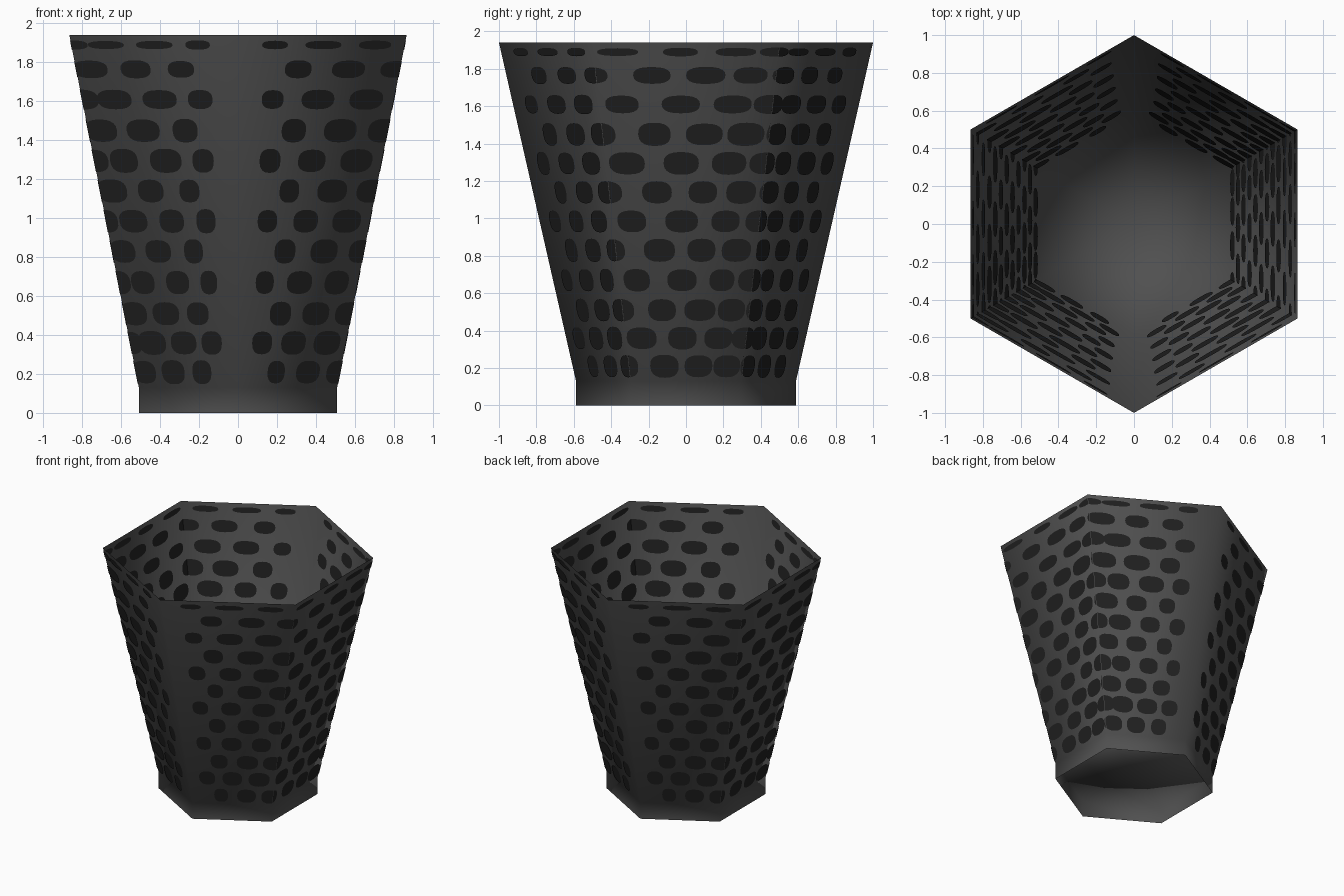
import bpy, bmesh, math, random
from mathutils import Vector

if "Cube" in bpy.data.objects:
    bpy.data.objects.remove(bpy.data.objects["Cube"])

random.seed(4)
TOP, BASE = 1.94, 0.13
R_TOP, R_BASE = 1.0, 0.588


def material(name, v):
    m = bpy.data.materials.new(name)
    m.diffuse_color = (v, v, v, 1)
    m.use_nodes = True
    m.node_tree.nodes["Principled BSDF"].inputs["Base Color"].default_value = m.diffuse_color
    return m


charcoal = material("charcoal", 0.08)
black = material("near black", 0.014)


def radius(z):
    return R_BASE + (R_TOP - R_BASE) * (z - BASE) / (TOP - BASE)


def corner(k, r, z):
    # corner 0 points to the front, counting counter-clockwise
    a = -math.pi / 2 + k * math.pi / 3
    return Vector((r * math.cos(a), r * math.sin(a), z))


def finish(bm, name, mat, smooth):
    me = bpy.data.meshes.new(name)
    bm.to_mesh(me)
    bm.free()
    me.materials.append(mat)
    for p in me.polygons:
        p.use_smooth = smooth
    ob = bpy.data.objects.new(name, me)
    bpy.context.collection.objects.link(ob)
    return ob


# Basket: open hexagonal shell with a skirt under a raised floor
bm = bmesh.new()
rings = [[bm.verts.new(corner(k, r, z)) for k in range(6)]
         for r, z in ((R_BASE, 0), (R_BASE, BASE), (R_TOP, TOP))]
for lo, hi in zip(rings, rings[1:]):
    for k in range(6):
        n = (k + 1) % 6
        bm.faces.new((lo[k], hi[k], hi[n], lo[n]))
centre = bm.verts.new((0, 0, BASE))
for k in range(6):
    bm.faces.new((centre, rings[1][k], rings[1][(k + 1) % 6]))
finish(bm, "basket_shell", charcoal, True)

# Spots: staggered rows, position counted in wall widths from the front corner
ROW_A = [0.22, 0.51, 0.82, 1.13, 1.47, 1.77, 2.0, 2.21, 2.5, 2.76]
ROW_B = [0.37, 0.68, 0.97, 1.31, 1.61, 1.86, 2.09, 2.37, 2.65]
HEIGHTS = [0.21, 0.36, 0.51, 0.67, 0.83, 0.985, 1.14, 1.295, 1.45, 1.61, 1.765, 1.89]


def wall_point(k, s, z, off):
    r = radius(z)
    p = corner(k, r, z).lerp(corner(k + 1, r, z), s - (k % 3))
    u = corner(k + 1, 1, 0) - corner(k, 1, 0)
    v = corner(k, R_TOP, TOP) - corner(k, R_BASE, BASE)
    return p + u.cross(v).normalized() * off


def spot(bm, s, z, w, h):
    outline = []
    for i in range(20):
        a = 2 * math.pi * i / 20
        c, d = math.cos(a), math.sin(a)
        outline.append((s + w / 2 * math.copysign(abs(c) ** 0.8, c),
                        z + h / 2 * math.copysign(abs(d) ** 0.8, d)))
    for k in range(3):
        # fold spots round corners by splitting them between walls
        lo, hi = max(s - w / 2, k), min(s + w / 2, k + 1)
        if hi - lo < 0.01:
            continue
        pts = []
        for a, b in outline:
            q = (min(max(a, k), k + 1), b)
            if q not in pts:
                pts.append(q)
        for half in (0, 3):
            for off in (0.004, -0.004):
                vs = [bm.verts.new(wall_point(k + half, a, b, off)) for a, b in pts]
                bm.faces.new(vs if off > 0 else vs[::-1])


bm = bmesh.new()
for i, z in enumerate(HEIGHTS):
    row = ROW_A if i % 2 else ROW_B
    for j, s in enumerate(row):
        w = 0.205 + random.uniform(-0.02, 0.02) + (0.03 if i < 3 else 0)
        if j in (0, len(row) - 1):
            w *= 0.75
        h = 0.045 if z > 1.85 else 0.12 - 0.02 * (z > 1.5) - 0.01 * (z > 1.7)
        spot(bm, s, z, w, h + random.uniform(-0.005, 0.005))
finish(bm, "wall_spots", black, False)
